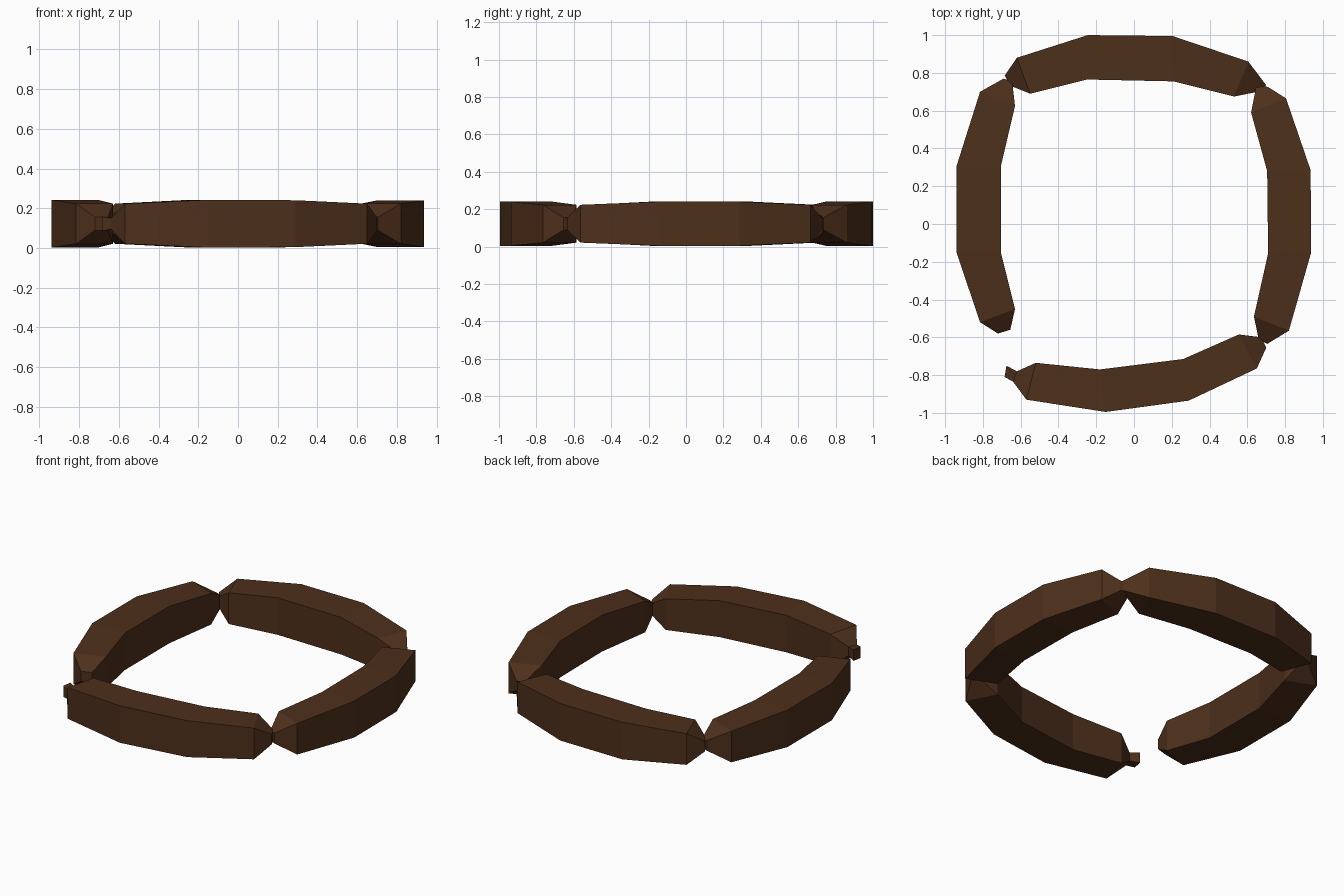
import bpy, bmesh

brown = bpy.data.materials.new("dark_brown")
brown.diffuse_color = (0.075, 0.029, 0.011, 1)
MID_Z = 0.122


def loft_link(name, sections):
    """Skin square sections: (outer x, outer y, inner x, inner y, half height)."""
    bm = bmesh.new()
    rings = []
    for ox, oy, ix, iy, h in sections:
        corners = ((ox, oy, -h), (ox, oy, h), (ix, iy, h), (ix, iy, -h))
        rings.append([bm.verts.new((x, y, MID_Z + z)) for x, y, z in corners])
    for a, b in zip(rings, rings[1:]):
        for i in range(4):
            j = (i + 1) % 4
            bm.faces.new((a[i], a[j], b[j], b[i]))
    bm.faces.new(rings[0])
    bm.faces.new(rings[-1])
    bmesh.ops.recalc_face_normals(bm, faces=bm.faces)
    mesh = bpy.data.meshes.new(name)
    bm.to_mesh(mesh)
    bm.free()
    mesh.materials.append(brown)
    obj = bpy.data.objects.new(name, mesh)
    bpy.context.collection.objects.link(obj)


BODY, END, NECK = 0.12, 0.101, 0.033

# Left link, with the free blunt end at the front
loft_link("left_link", [
    (-0.72, -0.58, -0.655, -0.56, NECK),
    (-0.815, -0.52, -0.63, -0.45, END),
    (-0.94, -0.15, -0.705, -0.15, BODY),
    (-0.94, 0.305, -0.705, 0.305, BODY),
    (-0.815, 0.70, -0.63, 0.625, END),
    (-0.69, 0.77, -0.645, 0.755, NECK)])

# Back link
loft_link("back_link", [
    (-0.685, 0.785, -0.65, 0.73, NECK),
    (-0.62, 0.88, -0.55, 0.69, END),
    (-0.245, 1.0, -0.25, 0.765, BODY),
    (0.205, 0.995, 0.21, 0.755, BODY),
    (0.605, 0.86, 0.53, 0.675, END),
    (0.70, 0.735, 0.655, 0.70, NECK)])

# Right link
loft_link("right_link", [
    (0.71, 0.725, 0.65, 0.745, NECK),
    (0.805, 0.665, 0.62, 0.59, END),
    (0.935, 0.285, 0.705, 0.28, BODY - 0.002),
    (0.938, -0.15, 0.71, -0.155, BODY - 0.002),
    (0.82, -0.565, 0.635, -0.49, END),
    (0.705, -0.635, 0.66, -0.61, NECK)])

# Front link, with a small flared knot at its free end
loft_link("front_link", [
    (0.70, -0.655, 0.675, -0.60, NECK),
    (0.65, -0.765, 0.555, -0.585, END),
    (0.29, -0.935, 0.26, -0.715, BODY - 0.002),
    (-0.15, -0.995, -0.18, -0.77, BODY),
    (-0.57, -0.93, -0.52, -0.735, END),
    (-0.64, -0.835, -0.62, -0.78, 0.028),
    (-0.685, -0.81, -0.675, -0.75, 0.036)])
